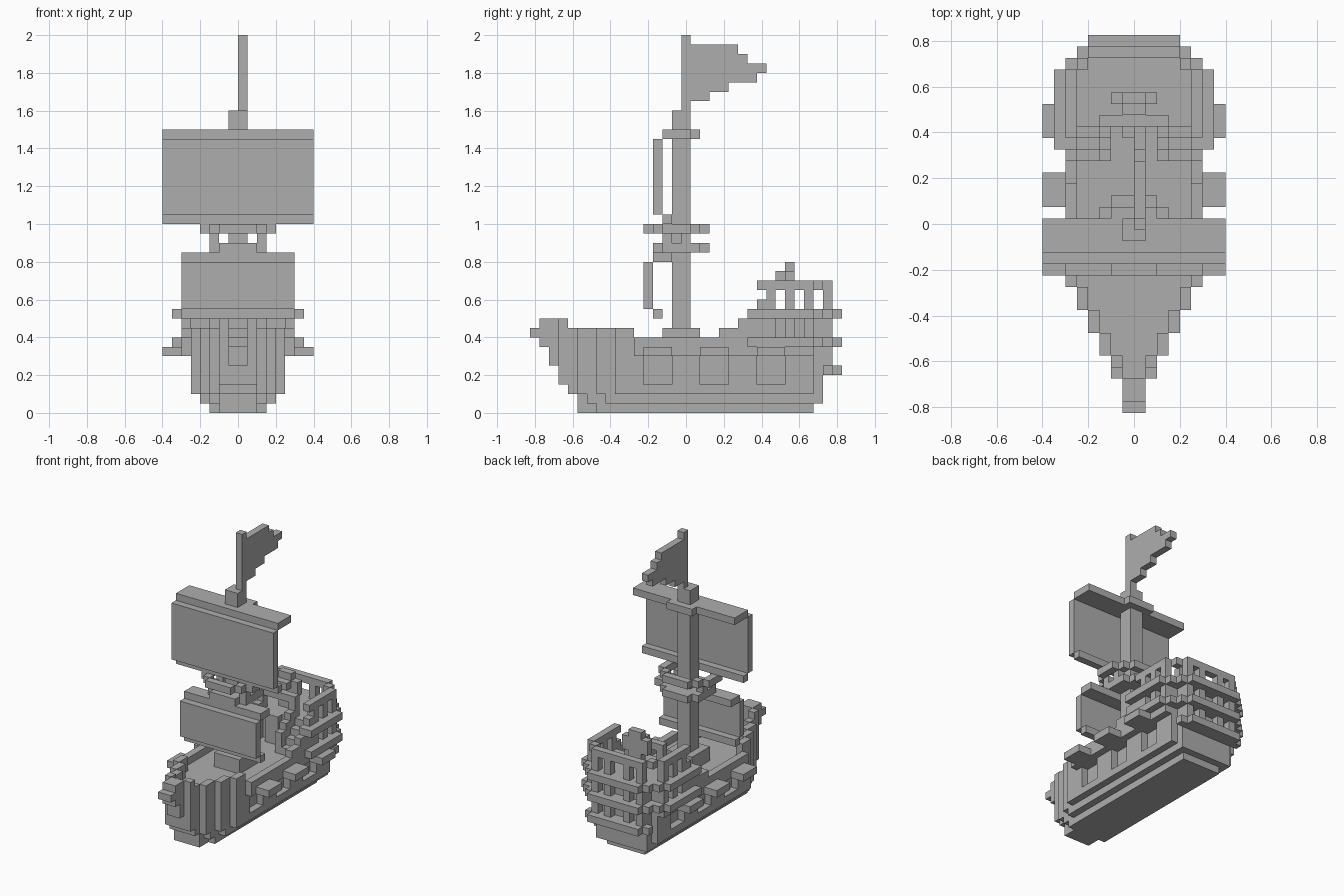
import bpy
import bmesh
from mathutils import Vector

if "Cube" in bpy.data.objects:
    bpy.data.objects.remove(bpy.data.objects["Cube"], do_unlink=True)

UNIT = 0.05          # size of one block
LENGTH = 33          # blocks from bow to stern

grey = bpy.data.materials.new("plain_grey")
grey.use_nodes = True
grey.diffuse_color = (0.42, 0.42, 0.42, 1)
grey.node_tree.nodes["Principled BSDF"].inputs["Base Color"].default_value = grey.diffuse_color


def box(xs, ys, zs):
    """Cells of a block; each argument is a (start, end) pair."""
    return {(x, y, z) for x in range(*xs) for y in range(*ys) for z in range(*zs)}


def mirror(cells):
    return cells | {(-1 - x, y, z) for x, y, z in cells}


def sym(half, ys, zs, inner=0):
    return mirror(box((inner, half), ys, zs))


def build(name, cells):
    """Make one object from the exposed faces of a set of cells."""
    bm = bmesh.new()
    corners = {}

    def vert(p):
        key = tuple(round(c) for c in p)
        if key not in corners:
            x, y, z = key
            corners[key] = bm.verts.new((x * UNIT, (y - LENGTH / 2) * UNIT, z * UNIT))
        return corners[key]

    for cell in cells:
        base = Vector(cell)
        for axis in range(3):
            u, v = Vector((0, 0, 0)), Vector((0, 0, 0))
            u[(axis + 1) % 3] = 1
            v[(axis + 2) % 3] = 1
            for side in (0, 1):
                near = list(cell)
                near[axis] += 2 * side - 1
                if tuple(near) in cells:
                    continue
                o = base.copy()
                o[axis] += side
                loop = [o, o + u, o + u + v, o + v]
                bm.faces.new([vert(p) for p in (loop if side else loop[::-1])])
    mesh = bpy.data.meshes.new(name)
    bm.to_mesh(mesh)
    bm.free()
    mesh.materials.append(grey)
    obj = bpy.data.objects.new(name, mesh)
    bpy.context.collection.objects.link(obj)


# Hull plan: half width narrowing to the bow and stepped at the stern
def half(y):
    return max(0, min(6, 1 + max(0, (y - 1) // 2), 35 - y))


CAPS = [3, 4, 5, 5, 5, 5]
BOW = [5, 5, 4, 3, 3, 2, 2, 1, 0, 1]


def width(y, z):
    start = BOW[z] if z < len(BOW) else 1
    end = 30 if z == 0 else 31 if z < 5 else 32
    if not start <= y < end:
        return 0
    w = min(half(y - max(0, 2 - z)), 35 - y - (z < 5))
    return min(w, CAPS[z]) if z < len(CAPS) else w


def edge(x, y, z):
    return x >= min(width(y, z) - 1, width(y - 1, z), width(y + 1, z))


def post(x, y):
    return x % 2 == 1 and y % 2 == 1


def wall_top(y):
    if 1 <= y < 4:
        return 10
    for limit, top in ((11, 9), (20, 8), (22, 9), (23, 10), (24, 11), (25, 12)):
        if y < limit:
            return top
    return 11


# Hull with deck, bulwark, raised cabin and recessed stern windows
DECK = 7
PORTS = (12, 18, 24)
hull = set()
for z in range(12):
    for y in range(LENGTH):
        for x in range(width(y, z)):
            if z >= wall_top(y) or (z >= DECK and y < 25 and not edge(x, y, z)):
                continue
            window = (z in (8, 9) and y > 24) or (z in (5, 6) and y > 29)
            if window and edge(x, y, z) and not post(x, y):
                continue
            hull.add((x, y, z))
for p in PORTS:
    hull -= box((4, 6), (p, p + 3), (3, 6))
hull = mirror(hull)
build("hull", hull)

# Gun port lids
for n, p in enumerate(PORTS):
    for side, xs in (("left", (6, 8)), ("right", (-8, -6))):
        build(f"port_lid_{side}_{n + 1}", box(xs, (p, p + 3), (6, 7)))

# Ledges wrapping the stern
for name, z, first in (("lower_ledge", 4, 31), ("middle_ledge", 7, 23), ("upper_ledge", 10, 23)):
    cells = set()
    for y in range(first, LENGTH):
        inner = half(y) if y < 32 and z > 4 else 0
        cells |= sym(min(7, 36 - y), (y, y + 1), (z, z + 1), inner)
    build(name, cells - hull)

# Stern rail and posts
rail = set()
for y in range(24, 32):
    for x in range(half(y)):
        if edge(x, y, 11):
            rail.add((x, y, 13))
            if post(x, y):
                rail |= {(x, y, 11), (x, y, 12)}
build("stern_rail", mirror(rail))
build("deck_rail", sym(3, (25, 26), (13, 14)) | sym(3, (25, 26), (11, 13), 2))

# Stairs to the raised deck, with balustrade and cabin door
stairs = set()
for step in range(3):
    y = 22 + step
    stairs |= sym(5, (y, y + 1), (DECK, 8 + step), 3)
    stairs |= sym(3, (y, y + 1), (DECK, 10 + step), 2)
build("stairs", stairs)
build("cabin_door", sym(1, (24, 25), (DECK, 11)))

# Steering wheel
build("wheel", sym(2, (27, 28), (13, 15)) | sym(1, (27, 28), (11, 16))
      | sym(1, (26, 27), (14, 15)))

# Mast, foot collar and flag pole
build("mast", sym(1, (15, 17), (DECK, 32)))
build("mast_collar", sym(2, (14, 18), (DECK, 9)) - sym(1, (15, 17), (DECK, 9)))
build("flag_pole", box((0, 1), (16, 17), (32, 40)))

# Pennant
flag = set()
for row, tip in enumerate((19, 21, 24, 25, 23, 22)):
    flag |= box((0, 1), (17, tip), (33 + row, 34 + row))
build("flag", flag)

# Sails and spars
build("main_sail", sym(8, (13, 14), (21, 29)))
build("main_yard", sym(8, (14, 17), (29, 30)) | sym(2, (17, 18), (29, 30)))
build("main_lower_spar", sym(8, (14, 15), (20, 21)))
build("fore_sail", sym(6, (12, 13), (11, 16)))
build("fore_yard", sym(6, (13, 15), (16, 17)))
build("fore_lower_spar", sym(6, (13, 14), (10, 11)))

# Lookout platform: base, posts and ring
base, ring = set(), set()
for y in range(12, 19):
    off = abs(y - 15)
    outer = min(4, 5 - off)
    inner = 0 if off == 3 else 2 if off == 2 else 3
    ring |= sym(outer, (y, y + 1), (19, 20), inner)
    if y > 12:
        base |= sym(2 if y in (13, 18) else 3, (y, y + 1), (17, 18))
build("lookout_base", base)
build("lookout_ring", ring)
build("lookout_posts", sym(3, (14, 15), (18, 19), 2) | sym(3, (16, 17), (18, 19), 2))
